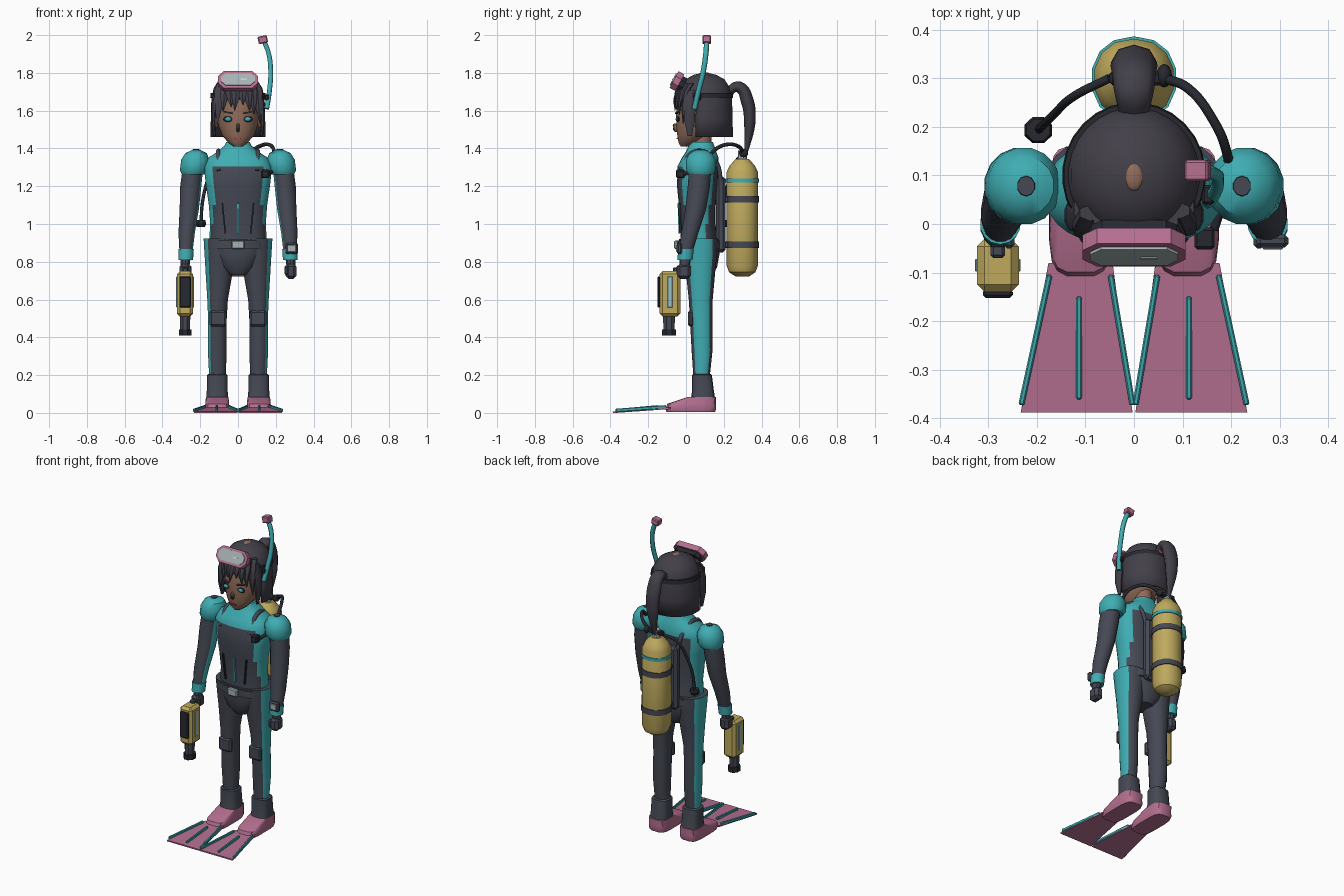
import bpy, bmesh, math
from mathutils import Matrix, Vector, Euler

COL = dict(dark=(.06, .066, .088), hair=(.055, .05, .066), teal=(.05, .42, .45), pink=(.46, .16, .28),
           yellow=(.52, .40, .11), skin=(.28, .15, .10), black=(.02, .022, .03), grey=(.38, .45, .45),
           glass=(.3, .55, .6), red=(.55, .06, .06), white=(.7, .7, .7))
MAT = {}
for k, c in COL.items():
    MAT[k] = bpy.data.materials.new(k)
    MAT[k].diffuse_color = (*c, 1)


def finish(name, bm, mats, angle=35):
    bmesh.ops.recalc_face_normals(bm, faces=bm.faces)
    me = bpy.data.meshes.new(name)
    bm.to_mesh(me)
    bm.free()
    for m in mats:
        me.materials.append(MAT[m])
    me.shade_smooth()
    me.set_sharp_from_angle(angle=math.radians(angle))
    ob = bpy.data.objects.new(name, me)
    bpy.context.collection.objects.link(ob)
    return ob


def loft(name, mats, rings, n=16, p=2, pick=None, drop=None):
    """Stack of horizontal rings (z, cx, cy, rx, ry); pick(cos, sin, z) chooses the material slot."""
    bm = bmesh.new()
    sp = lambda v: math.copysign(abs(v) ** (2 / p), v)
    R = []
    for z, cx, cy, rx, ry in rings:
        R.append([bm.verts.new((cx + rx * sp(math.cos(t)), cy + ry * sp(math.sin(t)), z))
                  for t in (2 * math.pi * (i + .5) / n for i in range(n))])
    for k in range(len(R) - 1):
        for i in range(n):
            j = (i + 1) % n
            t, z = 2 * math.pi * (i + 1) / n, (rings[k][0] + rings[k + 1][0]) / 2
            if drop and drop(math.cos(t), math.sin(t), z):
                continue
            f = bm.faces.new((R[k][i], R[k][j], R[k + 1][j], R[k + 1][i]))
            if pick:
                f.material_index = pick(math.cos(t), math.sin(t), z)
    if not drop:
        bm.faces.new(R[0])
    bm.faces.new(R[-1])
    return finish(name, bm, mats)


def box(name, mat, loc, size, bev=.006, rot=(0, 0, 0)):
    bm = bmesh.new()
    bmesh.ops.create_cube(bm, size=1)
    bmesh.ops.scale(bm, vec=size, verts=bm.verts)
    if bev:
        bmesh.ops.bevel(bm, geom=bm.edges[:], offset=bev, segments=1, affect='EDGES')
    bmesh.ops.transform(bm, matrix=Matrix.Translation(loc) @ Euler(rot).to_matrix().to_4x4(), verts=bm.verts)
    return finish(name, bm, [mat], 30)


def ball(name, mat, loc, size):
    bm = bmesh.new()
    bmesh.ops.create_uvsphere(bm, u_segments=16, v_segments=10, radius=1)
    bmesh.ops.transform(bm, matrix=Matrix.Translation(loc) @ Matrix.Diagonal((*size, 1)), verts=bm.verts)
    return finish(name, bm, [mat])


def slab(name, mat, outline, depth, rot, loc, bev=0):
    """Extruded outline in local xy, then turned and placed."""
    bm = bmesh.new()
    f = bm.faces.new([bm.verts.new((x, y, 0)) for x, y in outline])
    r = bmesh.ops.extrude_face_region(bm, geom=[f])
    bmesh.ops.translate(bm, vec=(0, 0, depth), verts=[v for v in r['geom'] if isinstance(v, bmesh.types.BMVert)])
    bmesh.ops.transform(bm, matrix=Matrix.Translation(loc) @ Euler(rot).to_matrix().to_4x4(), verts=bm.verts)
    return finish(name, bm, [mat], 30)


def tube(name, mat, pts, r, radii=None, flat=None, res=2):
    cu = bpy.data.curves.new(name, 'CURVE')
    cu.dimensions, cu.bevel_depth, cu.bevel_resolution, cu.resolution_u = '3D', r, res, 6
    cu.use_fill_caps = True
    s = cu.splines.new('BEZIER')
    s.bezier_points.add(len(pts) - 1)
    for i, (b, q) in enumerate(zip(s.bezier_points, pts)):
        b.co, b.handle_left_type, b.handle_right_type = q, 'AUTO', 'AUTO'
        b.radius = radii[i] if radii else 1
    cu.materials.append(MAT[mat])
    ob = bpy.data.objects.new(name, cu)
    if flat:
        ob.scale = flat
    bpy.context.collection.objects.link(ob)
    return ob


def rounded(w, h, c):
    return [(-w + c, -h), (w - c, -h), (w, -h + c), (w, h - c), (w - c, h), (-w + c, h), (-w, h - c), (-w, -h + c)]


# torso with dark front and back panels, pelvis and belt
loft('torso', ['teal', 'dark'], [
    (.88, 0, .07, .155, .1), (1.0, 0, .065, .148, .092), (1.1, 0, .06, .155, .098), (1.2, 0, .06, .17, .108),
    (1.305, 0, .065, .182, .11), (1.35, 0, .075, .16, .098), (1.385, 0, .08, .105, .08),
    (1.415, 0, .082, .072, .068), (1.435, 0, .082, .062, .06)], n=28, p=2.4,
    pick=lambda c, s, z: int(z < 1.305 and abs(c) < (.72 if z > 1.1 else .88 if z > 1 else .95)))
loft('pelvis', ['dark'], [(.73, 0, .07, .05, .07), (.77, 0, .07, .1, .095), (.84, 0, .07, .14, .108),
                          (.92, 0, .07, .158, .108)], n=24, p=2.3)
loft('belt', ['dark'], [(.868, 0, .07, .166, .116), (.912, 0, .07, .166, .116)], n=24, p=2.4)
box('belt_buckle', 'grey', (0, -.052, .89), (.068, .022, .046))
box('front_zip', 'teal', (0, -.036, 1.03), (.012, .012, .16), 0, (.03, 0, 0))
box('chest_clip', 'black', (.145, -.03, 1.265), (.042, .045, .045))
box('back_plate', 'dark', (0, .185, 1.05), (.15, .05, .4), .015)

for s in (-1, 1):
    box('torso_seam', 'black', (s * .075, -.032, 1.03), (.008, .012, .16), 0, (.03, s * .1, 0))
    tube('harness_strap', 'dark', [(s * .1, -.03, 1.28), (s * .105, .05, 1.385), (s * .09, .15, 1.34),
                                   (s * .06, .19, 1.2)], .012)
    # arms
    loft('arm', ['dark', 'teal'], [
        (.86, s * .275, 0, .036, .038), (.95, s * .272, .02, .044, .046), (1.08, s * .258, .052, .052, .056),
        (1.2, s * .25, .068, .057, .06), (1.33, s * .235, .078, .055, .06)], n=16,
        pick=lambda c, q, z: int(-c * s > .85))
    loft('shoulder_pad', ['teal'], [
        (1.262, s * .236, .078, .062, .066), (1.285, s * .232, .078, .077, .08), (1.34, s * .226, .078, .076, .08),
        (1.375, s * .222, .078, .058, .06), (1.392, s * .222, .078, .022, .025)], n=16)
    loft('shoulder_cap', ['dark'], [(1.385, s * .222, .078, .02, .023), (1.397, s * .222, .078, .018, .02)], n=10)
    loft('cuff', ['teal'], [(.81, s * .277, -.005, .04, .04), (.868, s * .275, 0, .042, .042)], n=14)
    loft('wrist', ['dark'], [(.77, s * .28, -.008, .024, .028), (.82, s * .278, -.005, .028, .03)], n=10)
    box('glove', 'dark', (s * .28, -.01, .75), (.058, .075, .08), .016)
    box('thumb', 'dark', (s * .257, -.035, .755), (.022, .03, .05), .007)
    # legs, boots, knee pads
    loft('leg', ['dark', 'teal'], [
        (.17, s * .108, .082, .044, .042), (.33, s * .11, .085, .05, .056), (.5, s * .109, .08, .05, .06),
        (.6, s * .108, .078, .055, .064), (.74, s * .1, .077, .072, .078), (.84, s * .098, .075, .08, .09),
        (.922, s * .098, .072, .085, .095)], n=20, p=2.2, pick=lambda c, q, z: int(c * s > .6))
    box('knee_pad', 'dark', (s * .106, .026, .5), (.088, .03, .085), .01)
    loft('boot', ['dark'], [(.07, s * .11, .09, .06, .065), (.12, s * .11, .09, .056, .057),
                            (.2, s * .11, .085, .056, .052), (.205, s * .11, .085, .048, .046)], n=14, p=3)
    # swim fins
    loft('fin_foot', ['pink'], [(.006, s * .11, .025, .06, .13), (.02, s * .11, .025, .065, .136),
                                (.048, s * .11, .03, .064, .13), (.085, s * .11, .085, .06, .075)], n=16, p=4)
    tilt, o = (.07, 0, 0), (s * .11, -.1, .026)
    slab('fin_blade', 'pink', [(-.066 * s, .02), (.066 * s, .02), (.123 * s, -.288), (-.107 * s, -.288)],
         .009, tilt, (o[0], o[1], .019))
    for a, b, ya, yb in ((-.062, -.107, -.105, -.372), (.064, .122, -.105, -.372), (.003, .003, -.15, -.36)):
        A = Vector((s * (.11 + a), ya, .032))
        B = Vector((s * (.11 + b), yb, .013))
        d = B - A
        box('fin_rib', 'teal', (A + B) / 2, (.012, d.length, .018), .003,
            (math.asin(-d.z / d.length), 0, math.atan2(d.x, -d.y)))

# wrist computer
box('wrist_computer', 'dark', (.285, -.035, .87), (.066, .026, .06), .008)
box('wrist_screen', 'grey', (.285, -.049, .87), (.042, .006, .036), .002)

# hand lamp
box('lamp_body', 'yellow', (-.28, -.085, .63), (.086, .11, .24), .016)
box('lamp_front', 'black', (-.28, -.143, .64), (.062, .018, .165), .006)
for s in (-1, 1):
    box('lamp_side_window', 'glass', (-.28 + s * .043, -.085, .64), (.008, .026, .165), .002)
loft('lamp_grip', ['dark'], [(.44, -.28, -.09, .028, .032), (.515, -.28, -.09, .03, .034)], n=8)
loft('lamp_end', ['black'], [(.41, -.28, -.09, .036, .04), (.442, -.28, -.09, .036, .04)], n=8)
box('lamp_handle', 'dark', (-.28, -.04, .758), (.03, .06, .025))

# head and face
loft('head', ['skin'], [
    (1.41, 0, 0, .022, .028), (1.43, 0, .01, .052, .05), (1.47, 0, .035, .085, .082), (1.52, 0, .053, .104, .105),
    (1.58, 0, .065, .113, .118), (1.66, 0, .08, .118, .125), (1.73, 0, .09, .09, .1)], n=24)
loft('neck', ['skin'], [(1.38, 0, .085, .05, .05), (1.5, 0, .085, .05, .05)], n=14)
ball('crown_spot', 'skin', (0, .097, 1.793), (.02, .03, .011))
box('nose', 'skin', (0, -.055, 1.51), (.018, .024, .045), .006, (.25, 0, 0))
box('nose_shadow', 'black', (0, -.058, 1.503), (.014, .02, .016), .003)
box('mouth', 'red', (0, -.044, 1.452), (.034, .012, .006), 0)
for s in (-1, 1):
    ball('eye', 'black', (s * .052, -.042, 1.555), (.027, .009, .015))
    ball('iris', 'teal', (s * .052, -.047, 1.555), (.016, .008, .011))
    box('eyebrow', 'hair', (s * .052, -.048, 1.59), (.046, .012, .008), 0, (0, s * -.18, s * .2))
    ball('ear', 'skin', (s * .115, .06, 1.54), (.012, .022, .032))

# hair: open-fronted shell, fringe and side locks
hair = loft('hair_shell', ['hair'], [
    (1.46, 0, .1, .146, .15), (1.56, 0, .1, .145, .147), (1.66, 0, .1, .142, .145), (1.72, 0, .1, .13, .134),
    (1.765, 0, .1, .1, .105), (1.79, 0, .1, .055, .06), (1.8, 0, .1, .012, .013)], n=28,
    drop=lambda c, s, z: z < 1.66 and s < -.42)
m = hair.modifiers.new('thick', 'SOLIDIFY')
m.thickness, m.offset = .014, -1
for x, w, tip, dx in ((-.1, .03, 1.53, -.01), (-.072, .026, 1.595, -.008), (-.042, .028, 1.62, .006),
                      (-.01, .027, 1.6, -.008), (.022, .027, 1.63, .006), (.052, .027, 1.6, .01),
                      (.08, .026, 1.58, .006), (.105, .028, 1.53, .012)):
    y = .1 - math.sqrt(.15 ** 2 - x * x)
    loft('fringe_lock', ['hair'], [(tip, x + dx, y - .008, .002, .002), ((tip + 1.7) / 2, x + dx * .4, y - .008, w * .68, .01),
                                   (1.7, x, y + .008, w, .017), (1.745, x * .9, y + .035, w * .8, .017)], n=6)
for s in (-1, 1):
    loft('side_lock', ['hair'], [(1.465, s * .125, .02, .008, .012), (1.55, s * .131, .018, .013, .03),
                                 (1.65, s * .125, .02, .016, .036), (1.71, s * .11, .03, .014, .03)], n=8)
tube('ponytail', 'hair', [(0, .22, 1.7), (0, .28, 1.725), (0, .325, 1.65), (0, .337, 1.53), (0, .315, 1.36)],
     .03, [.7, 1, 1.15, 1, .25], (1.4, 1, 1))
ball('hair_tie', 'red', (0, .245, 1.708), (.024, .014, .024))

# mask pushed up on the forehead, with strap
rot = (math.radians(62), 0, 0)
nrm = Euler(rot).to_matrix() @ Vector((0, 0, 1))
c = Vector((0, -.032, 1.748))
slab('mask_skirt', 'black', rounded(.088, .038, .022), .03, rot, c - nrm * .025)
slab('mask_frame', 'pink', rounded(.106, .05, .03), .036, rot, c)
slab('mask_lens', 'grey', rounded(.09, .035, .022), .008, rot, c + nrm * .034)
box('mask_glint', 'white', c + nrm * .043 + Vector((.03, 0, -.002)), (.034, .008, .004), 0, rot)
strap = loft('mask_strap', ['black'], [(1.668, 0, .1, .148, .151), (1.694, 0, .1, .145, .148)], n=28,
             drop=lambda c, s, z: s < -.75)

# snorkel
tube('snorkel_tube', 'teal', [(.152, .045, 1.61), (.166, .065, 1.7), (.173, .09, 1.8), (.163, .105, 1.9),
                              (.135, .11, 1.975)], .014, res=1)
box('snorkel_tip', 'pink', (.131, .11, 1.976), (.05, .044, .04), .005, (0, -.2, 0))
box('snorkel_clip', 'black', (.152, .06, 1.67), (.025, .04, .03), .005)

# air tank
tank = lambda r: (0, .298, r, r)
loft('tank', ['yellow'], [(.722, *tank(.035)), (.745, *tank(.07)), (.78, *tank(.083)), (1.275, *tank(.083)),
                          (1.31, *tank(.066)), (1.345, *tank(.034))], n=14, p=2.2)
for name, mat, z, h in (('tank_band', 'dark', 1.13, .034), ('tank_band', 'dark', .89, .034), ('tank_ring', 'teal', 1.23, .02)):
    loft(name, [mat], [(z - h / 2, *tank(.088)), (z + h / 2, *tank(.088))], n=14, p=2.2)
    if mat == 'dark':
        box('tank_mount', 'dark', (0, .2, z), (.1, .05, .034))
loft('tank_valve', ['grey'], [(1.34, *tank(.025)), (1.39, *tank(.022))], n=10)
box('valve_crossbar', 'black', (.01, .3, 1.375), (.12, .03, .028))
ball('valve_knob', 'black', (.062, .305, 1.375), (.016, .024, .022))

# hoses and spare mouthpiece
tube('shoulder_hose', 'black', [(.06, .3, 1.38), (.11, .28, 1.41), (.165, .21, 1.42), (.19, .15, 1.39),
                                (.192, .08, 1.3), (.165, -.01, 1.265)], .01)
tube('spare_hose', 'black', [(-.05, .3, 1.37), (-.12, .265, 1.33), (-.165, .225, 1.22), (-.19, .2, 1.1),
                             (-.195, .195, 1.02)], .009)
loft('spare_mouthpiece', ['black'], [(.985, -.197, .193, .024, .022), (1.0, -.197, .193, .031, .029),
                                     (1.02, -.197, .193, .026, .024)], n=8)
